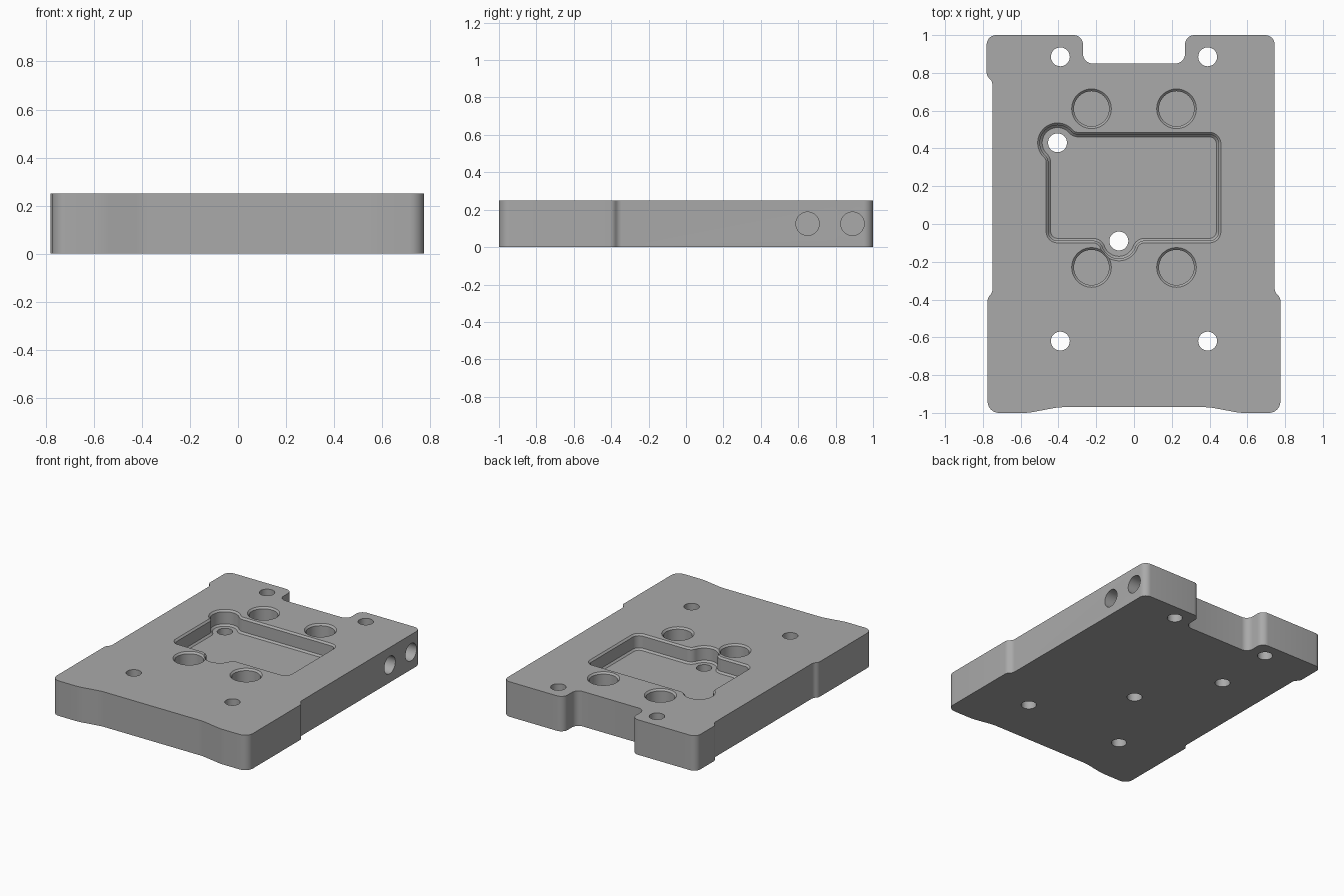
import bpy
import bmesh
from math import radians, sin, cos, atan2, degrees, pi
from mathutils import Vector, Matrix

if "Cube" in bpy.data.objects:
    bpy.data.objects.remove(bpy.data.objects["Cube"])

HEIGHT = 0.25
HOLE_R = 0.05
POCKET_Z = 0.14
CHAMFER = 0.012

grey = bpy.data.materials.new("machined grey")
grey.use_nodes = True
grey.diffuse_color = (0.4, 0.4, 0.4, 1)
grey.node_tree.nodes["Principled BSDF"].inputs["Base Color"].default_value = (0.4, 0.4, 0.4, 1)


def rounded(corners, steps=8):
    """Closed outline with each corner (x, y, radius) replaced by an arc."""
    points = []
    for i, (x, y, r) in enumerate(corners):
        p = Vector((x, y))
        a = (Vector(corners[i - 1][:2]) - p).normalized()
        b = (Vector(corners[(i + 1) % len(corners)][:2]) - p).normalized()
        half = a.angle(b) / 2
        centre = p + (a + b).normalized() * (r / sin(half))
        start = p + a * (r / abs(sin(half) / cos(half))) - centre
        sweep = (pi - 2 * half) * (1 if a.x * b.y - a.y * b.x < 0 else -1)
        for k in range(steps + 1):
            points.append(centre + Matrix.Rotation(sweep * k / steps, 2) @ start)
    return points


def arcs_outline(arcs, inset=0):
    """Outline made of arcs (centre, radius, from, to), joined by straight lines."""
    points = []
    for c, r, a0, a1 in arcs:
        radius = r - inset if a1 > a0 else r + inset
        steps = max(6, int(abs(a1 - a0) / 7))
        for k in range(steps + 1):
            t = radians(a0 + (a1 - a0) * k / steps)
            points.append(Vector((c[0] + radius * cos(t), c[1] + radius * sin(t))))
    return points


def loft(name, layers):
    """Solid through matching outlines, given as (outline, z) from low to high."""
    bm = bmesh.new()
    rings = [[bm.verts.new((p.x, p.y, z)) for p in pts] for pts, z in layers]
    n = len(rings[0])
    for low, high in zip(rings, rings[1:]):
        for i in range(n):
            j = (i + 1) % n
            bm.faces.new((low[i], low[j], high[j], high[i]))
    bm.faces.new(rings[0][::-1])
    bm.faces.new(rings[-1])
    bmesh.ops.recalc_face_normals(bm, faces=bm.faces)
    mesh = bpy.data.meshes.new(name)
    bm.to_mesh(mesh)
    bm.free()
    obj = bpy.data.objects.new(name, mesh)
    bpy.context.collection.objects.link(obj)
    mesh.materials.append(grey)
    return obj


def circle(x, y, r, n=48):
    return [Vector((x + r * cos(2 * pi * k / n), y + r * sin(2 * pi * k / n))) for k in range(n)]


def cut(target, cutter):
    cutter.hide_render = True
    mod = target.modifiers.new("cut", 'BOOLEAN')
    mod.operation = 'DIFFERENCE'
    mod.solver = 'EXACT'
    mod.object = cutter
    bpy.context.view_layer.objects.active = target
    bpy.ops.object.modifier_apply(modifier=mod.name)
    bpy.data.objects.remove(cutter)


def bulb(c, enter, leave, start, end, r=0.105, fillet=0.04):
    """Round bulge of the pocket, blended into the straight walls."""
    a = degrees(atan2(c[1] - enter[1], c[0] - enter[0])) % 360
    b = degrees(atan2(c[1] - leave[1], c[0] - leave[0])) % 360
    first = (a + 180) % 360
    last = (b + 180) % 360
    if last < first:
        last += 360
    return [(enter, fillet, start, a), (c, r, first, last), (leave, fillet, b, end)]


# Plate body, listed counter-clockwise from the front edge
plate = loft("base_plate", [(rounded([
    (-0.775, -1, 0.06), (-0.56, -1, 0.3), (-0.40, -0.97, 0.3),
    (0.40, -0.97, 0.3), (0.56, -1, 0.3), (0.775, -1, 0.06),
    (0.775, -0.39, 0.04), (0.745, -0.36, 0.04), (0.745, 1, 0.05),
    (0.27, 1, 0.05), (0.27, 0.85, 0.05), (-0.27, 0.85, 0.05),
    (-0.27, 1, 0.05), (-0.78, 1, 0.05), (-0.78, 0.785, 0.04),
    (-0.75, 0.755, 0.04), (-0.75, -0.365, 0.04), (-0.775, -0.39, 0.04)]), z)
    for z in (0, HEIGHT)])

# Central pocket with two bulges, a chamfered rim and a chamfered floor edge
bulges = [(-0.405, 0.43), (-0.08, -0.09)]
pocket = [((-0.405, -0.04), 0.06, 180, 270)]
pocket += bulb(bulges[1], (-0.216, -0.14), (0.056, -0.14), 90, 90)
pocket += [((0.40, -0.04), 0.06, -90, 0), ((0.40, 0.425), 0.06, 0, 90)]
pocket += bulb(bulges[0], (-0.2955, 0.525), (-0.505, 0.325), 270, 0)
levels = [(2.4, POCKET_Z), (CHAMFER * 100, POCKET_Z + CHAMFER),
          (CHAMFER * 100, HEIGHT - CHAMFER), (0, HEIGHT), (0, HEIGHT + 0.05)]
cut(plate, loft("pocket_cutter", [(arcs_outline(pocket, d / 100), z) for d, z in levels]))

# Four blind round recesses with chamfered rims
for x in (-0.225, 0.225):
    for y in (-0.23, 0.61):
        cut(plate, loft("recess_cutter", [
            (circle(x, y, 0.105 - d), z) for d, z in (
                (CHAMFER, POCKET_Z + 0.005), (CHAMFER, HEIGHT - CHAMFER),
                (0, HEIGHT), (0, HEIGHT + 0.04))]))

# Through holes: four mounting holes and one in each pocket bulge
mounts = [(x, y) for x in (-0.39, 0.39) for y in (-0.62, 0.885)]
for x, y in mounts + bulges:
    cut(plate, loft("hole_cutter", [(circle(x, y, HOLE_R), z) for z in (-0.1, HEIGHT + 0.1)]))

# Two blind holes in the left side
for y in (0.65, 0.89):
    side = loft("side_hole_cutter", [(circle(0, 0, 0.0625), z) for z in (0, 0.3)])
    side.data.transform(Matrix.Translation((0.545, y, HEIGHT / 2)) @ Matrix.Rotation(pi / 2, 4, 'Y'))
    cut(plate, side)

bpy.ops.object.select_all(action='DESELECT')
plate.select_set(True)
bpy.context.view_layer.objects.active = plate
bpy.ops.object.shade_smooth_by_angle(angle=radians(30))
